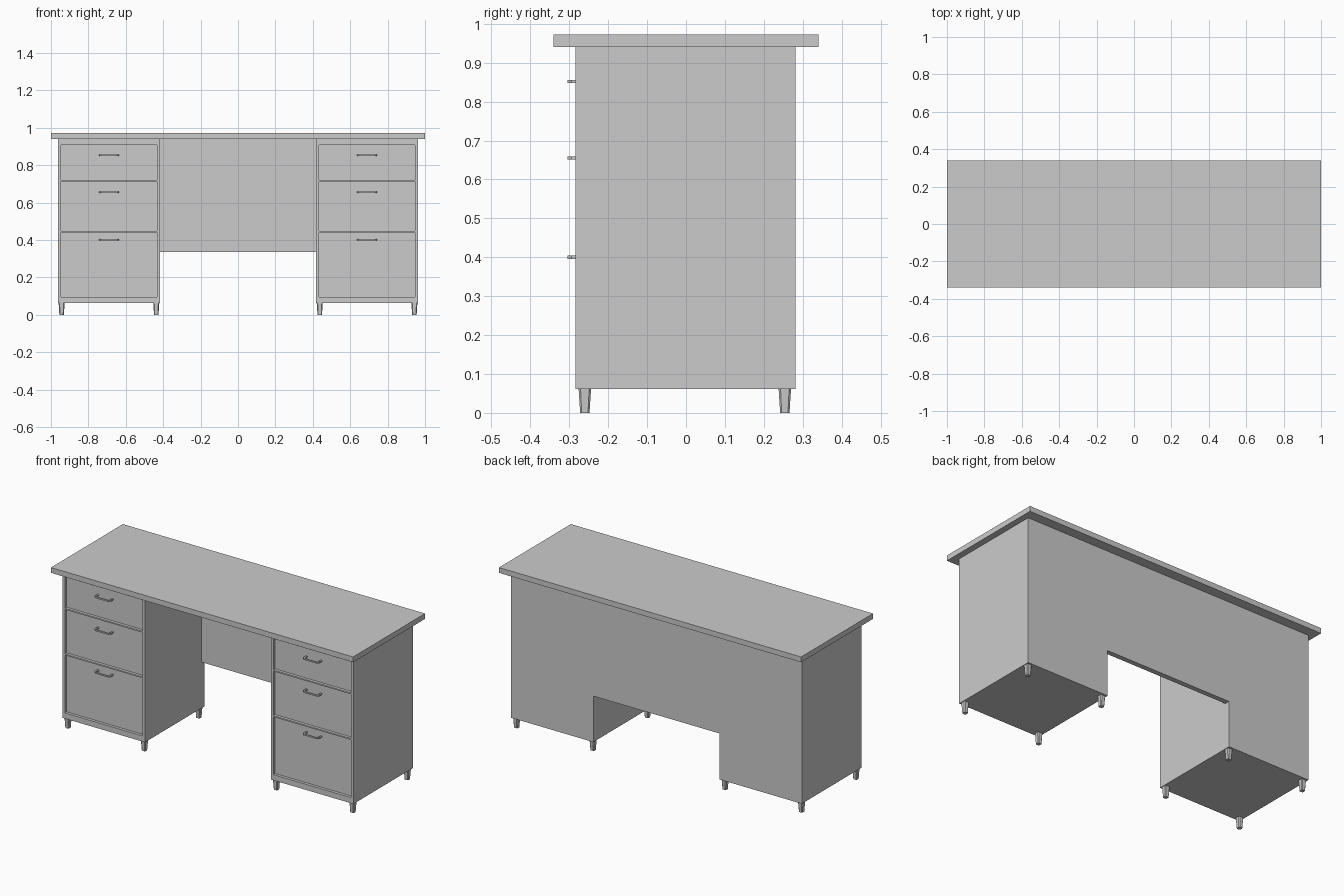
import bpy, bmesh
from mathutils import Matrix

if "Cube" in bpy.data.objects:
    bpy.data.objects.remove(bpy.data.objects["Cube"])

X_IN, X_OUT = 0.417, 0.963           # pedestal width range
Y_FRONT, Y_BACK = -0.284, 0.281
Z_LOW, Z_TOP = 0.062, 0.941
RECESS = 0.017
DRAWERS = [(0.096, 0.441), (0.449, 0.714), (0.722, 0.909)]
HANDLE_Z = [0.4, 0.655, 0.852]
X_MID = (X_IN + X_OUT) / 2


def finish(name, bm, mirror=False):
    bmesh.ops.recalc_face_normals(bm, faces=bm.faces)
    mesh = bpy.data.meshes.new(name)
    bm.to_mesh(mesh)
    bm.free()
    ob = bpy.data.objects.new(name, mesh)
    bpy.context.collection.objects.link(ob)
    if mirror:
        ob.modifiers.new("mirror", 'MIRROR')
    return ob


def box(name, x0, x1, y0, y1, z0, z1):
    bm = bmesh.new()
    m = (Matrix.Translation(((x0 + x1) / 2, (y0 + y1) / 2, (z0 + z1) / 2))
         @ Matrix.Diagonal((x1 - x0, y1 - y0, z1 - z0, 1)))
    bmesh.ops.create_cube(bm, size=1, matrix=m)
    return finish(name, bm)


# Desk top and modesty panel
box("desk_top", -1, 1, -0.34, 0.34, Z_TOP, 0.973)
box("modesty_panel", -X_IN, X_IN, Y_BACK - 0.03, Y_BACK, 0.337, Z_TOP)

# Pedestals: gridded front, pulled back to a closed box, drawer fronts sunk in
bm = bmesh.new()
xs = [X_IN, X_IN + 0.016, X_OUT - 0.016, X_OUT]
zs = [Z_LOW] + [z for d in DRAWERS for z in d] + [Z_TOP]
grid = [[bm.verts.new((x, Y_FRONT, z)) for x in xs] for z in zs]
drawer_faces = []
for r in range(len(zs) - 1):
    for c in range(3):
        f = bm.faces.new((grid[r][c], grid[r][c + 1], grid[r + 1][c + 1], grid[r + 1][c]))
        if c == 1 and r % 2 == 1:
            drawer_faces.append(f)
rim = [e for e in bm.edges if e.is_boundary]
geom = bmesh.ops.extrude_edge_only(bm, edges=rim)["geom"]
for v in geom:
    if isinstance(v, bmesh.types.BMVert):
        v.co.y = Y_BACK
back_edges = [e for e in bm.edges if all(v.co.y == geom_y for v in e.verts
              for geom_y in [max(w.co.y for w in bm.verts)])]
bmesh.ops.contextual_create(bm, geom=back_edges)
sunk = bmesh.ops.extrude_discrete_faces(bm, faces=drawer_faces)["faces"]
for f in sunk:
    for v in f.verts:
        v.co.y = Y_FRONT + RECESS
finish("pedestals", bm, mirror=True)

# Handles: bow-shaped bar profile extruded upwards
PROFILE = [(-0.053, 0.0), (-0.053, -0.027), (-0.043, -0.037), (0.043, -0.037),
           (0.053, -0.027), (0.053, 0.0), (0.044, 0.0), (0.044, -0.024),
           (0.039, -0.029), (-0.039, -0.029), (-0.044, -0.024), (-0.044, 0.0)]
for i, z in enumerate(HANDLE_Z):
    bm = bmesh.new()
    f = bm.faces.new([bm.verts.new((X_MID + x, Y_FRONT + RECESS + y, z - 0.004))
                      for x, y in PROFILE])
    out = bmesh.ops.extrude_face_region(bm, geom=[f])["geom"]
    bmesh.ops.translate(bm, vec=(0, 0, 0.008),
                        verts=[v for v in out if isinstance(v, bmesh.types.BMVert)])
    finish(f"drawer_handles_{i + 1}", bm, mirror=True)

# Feet: tapered blocks with chamfered corners
for name, y in (("front_feet", -0.26), ("back_feet", 0.254)):
    bm = bmesh.new()
    for x in (X_MID - 0.253, X_MID + 0.253):
        rings = []
        for z, h, c in ((0, 0.012, 0.004), (Z_LOW, 0.016, 0.005)):
            k = h - c
            pts = [(h, -k), (h, k), (k, h), (-k, h), (-h, k), (-h, -k), (-k, -h), (k, -h)]
            rings.append([bm.verts.new((x + a, y + b, z)) for a, b in pts])
        lo, hi = rings
        bm.faces.new(lo)
        bm.faces.new(hi)
        for i in range(8):
            j = (i + 1) % 8
            bm.faces.new((lo[i], lo[j], hi[j], hi[i]))
    finish(name, bm, mirror=True)
